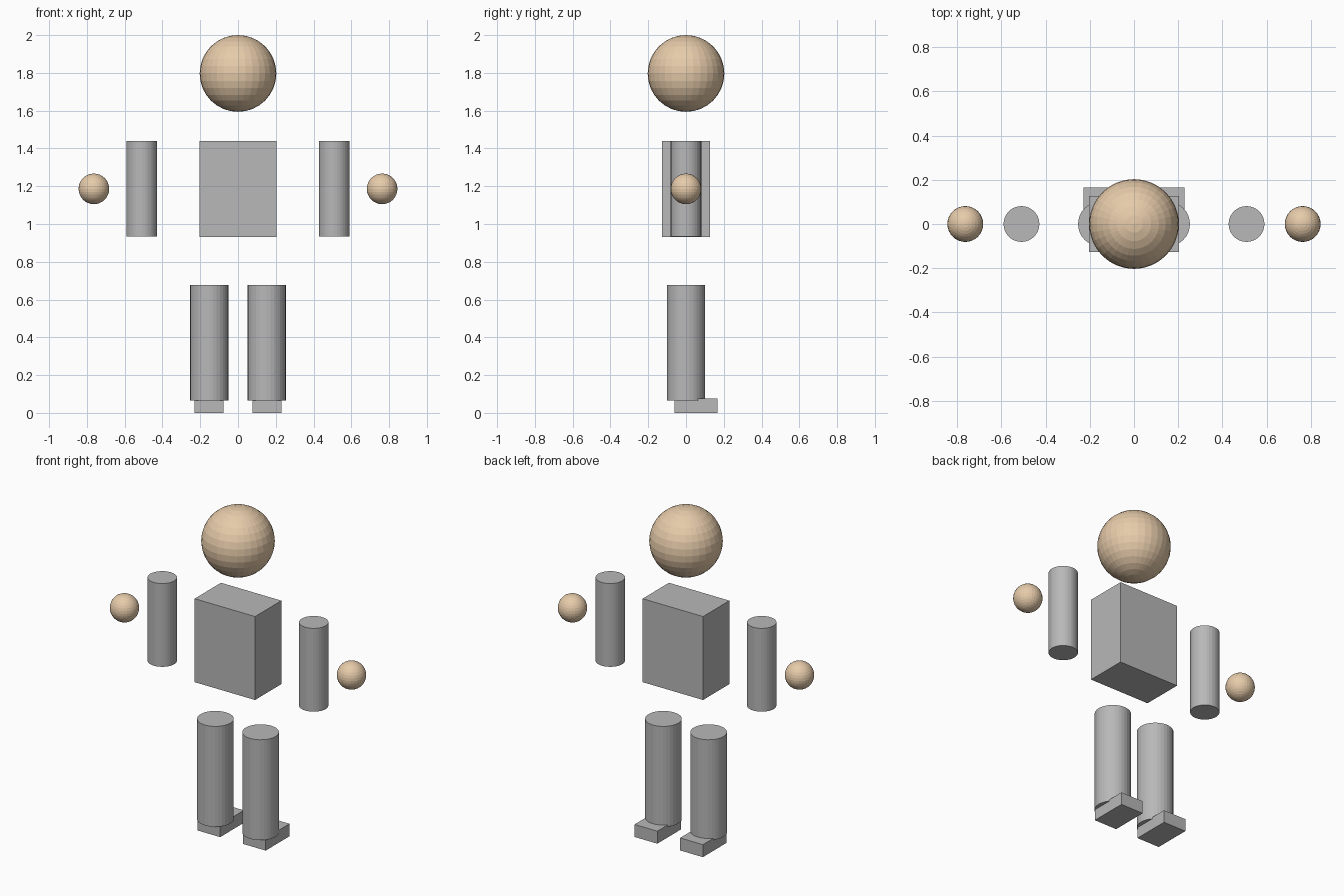
import bpy

if "Cube" in bpy.data.objects:
    bpy.data.objects.remove(bpy.data.objects["Cube"])


def make_material(name, colour):
    mat = bpy.data.materials.new(name)
    mat.diffuse_color = (*colour, 1.0)
    mat.use_nodes = True
    mat.node_tree.nodes["Principled BSDF"].inputs["Base Color"].default_value = mat.diffuse_color
    return mat


TAN = make_material("light tan skin", (0.79, 0.595, 0.4))
GREY = make_material("light grey", (0.48, 0.48, 0.48))


def finish(name, mat):
    obj = bpy.context.object
    obj.name = name
    obj.data.materials.append(mat)
    return obj


def ball(name, centre, radius):
    bpy.ops.mesh.primitive_uv_sphere_add(segments=32, ring_count=16,
                                         radius=radius, location=centre)
    return finish(name, TAN)


def post(name, x, radius, bottom, top):
    bpy.ops.mesh.primitive_cylinder_add(vertices=32, radius=radius, depth=top - bottom,
                                        location=(x, 0, (bottom + top) / 2))
    return finish(name, GREY)


def box(name, centre, size):
    bpy.ops.mesh.primitive_cube_add(size=1, location=centre)
    bpy.context.object.scale = size
    bpy.ops.object.transform_apply(location=False, rotation=False, scale=True)
    return finish(name, GREY)


# Head and torso
ball("head", (0, 0, 1.797), 0.203)
box("torso", (0, 0, 1.186), (0.406, 0.253, 0.507))

# Limbs on both sides, with the feet pointing to +y
for side, s in (("left", -1), ("right", 1)):
    post(side + "_arm", s * 0.509, 0.081, 0.933, 1.439)
    ball(side + "_hand", (s * 0.763, 0, 1.186), 0.081)
    post(side + "_leg", s * 0.152, 0.101, 0.066, 0.676)
    box(side + "_foot", (s * 0.153, 0.052, 0.038), (0.153, 0.228, 0.076))
